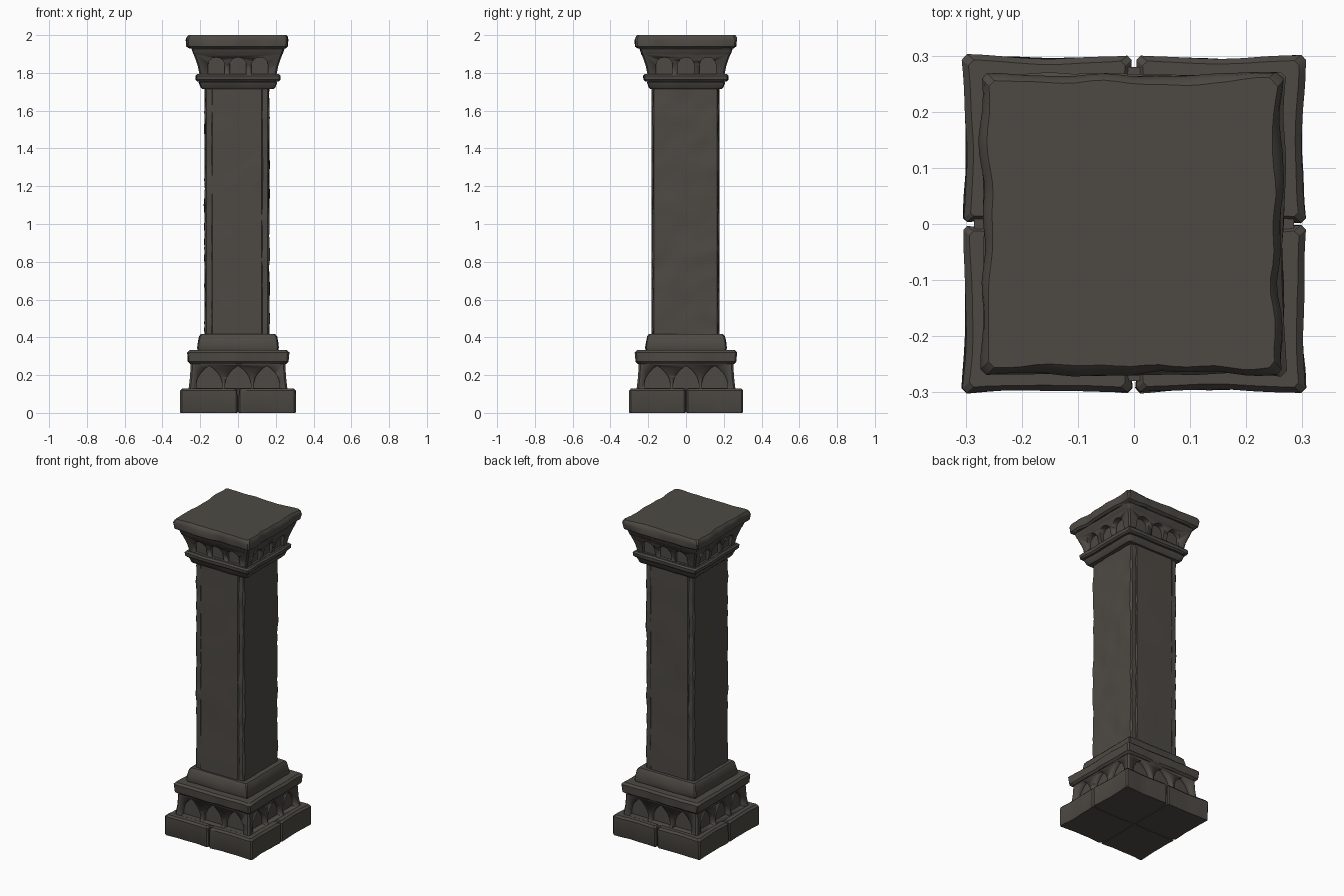
import bpy, bmesh, math
from mathutils import Vector, noise

if "Cube" in bpy.data.objects:
    bpy.data.objects.remove(bpy.data.objects["Cube"])

stone = bpy.data.materials.new("dark stone")
stone.diffuse_color = (0.075, 0.068, 0.058, 1)
stone.use_nodes = True
stone.node_tree.nodes["Principled BSDF"].inputs["Base Color"].default_value = stone.diffuse_color


def finish(name, bm):
    bmesh.ops.recalc_face_normals(bm, faces=bm.faces)
    me = bpy.data.meshes.new(name)
    bm.to_mesh(me)
    bm.free()
    me.materials.append(stone)
    ob = bpy.data.objects.new(name, me)
    bpy.context.collection.objects.link(ob)
    bpy.ops.object.select_all(action='DESELECT')
    ob.select_set(True)
    bpy.context.view_layer.objects.active = ob
    bpy.ops.object.shade_smooth_by_angle(angle=math.radians(32))
    return ob


def loft(name, rings, centre=(0, 0), n=14, cut=0.006, amp=0.0, freq=12, bow=0.0):
    """Stack of rectangular rings (z, half x, half y), roughened like worn stone."""
    bm = bmesh.new()
    loops = []
    for z, hx, hy in rings:
        loop = []
        for k in range(4):
            along, out = (hx, hy) if k % 2 == 0 else (hy, hx)
            for i in range(n + 1):
                t = 2 * i / n - 1
                x, y = t * (along - cut), -out
                for _ in range(k):
                    x, y = -y, x
                p = Vector((x + centre[0], y + centre[1], z))
                push = amp * noise.noise(p * freq + Vector((7.3, 1.7, 3.1))) - bow * (1 - t * t)
                d = Vector((0, -1, 0))
                for _ in range(k):
                    d = Vector((-d.y, d.x, 0))
                loop.append(bm.verts.new(p + d * push))
        loops.append(loop)
    m = len(loops[0])
    for a, b in zip(loops, loops[1:]):
        for i in range(m):
            j = (i + 1) % m
            bm.faces.new((a[i], a[j], b[j], b[i]))
    bm.faces.new(loops[0])
    bm.faces.new(loops[-1])
    return finish(name, bm)


def slab(name, z0, z1, h0, h1, r=0.01, **kw):
    """Square moulding with softened top and bottom edges."""
    rings = [(z0, h0 - r, h0 - r), (z0 + r, h0, h0), (z1 - r, h1, h1), (z1, h1 - r, h1 - r)]
    return loft(name, rings, **kw)


def carve_arches(ob, centres, w, z0, z1, plane, power, spring):
    """Cut a row of arched niches into all four sides."""
    bm = bmesh.new()
    pts = [(-w, z0)]
    steps = 8
    for i in range(steps):
        s = i / steps
        pts.append((-w * (1 - s * s) ** power, spring + (z1 - spring) * s))
    pts = pts + [(0, z1)] + [(-x, z) for x, z in reversed(pts)]
    for k in range(4):
        a = k * math.pi / 2
        c, s = math.cos(a), math.sin(a)
        for cx in centres:
            ends = []
            for y in (-0.4, -plane):
                ends.append([bm.verts.new(((x + cx) * c - y * s, (x + cx) * s + y * c, z))
                             for x, z in pts])
            f, b = ends
            bm.faces.new(f)
            bm.faces.new(b)
            for i in range(len(pts)):
                j = (i + 1) % len(pts)
                bm.faces.new((f[i], f[j], b[j], b[i]))
    cutter = finish(ob.name + "_cutter", bm)
    cutter.hide_render = True
    cutter.hide_viewport = True
    mod = ob.modifiers.new("niches", 'BOOLEAN')
    mod.operation = 'DIFFERENCE'
    mod.solver = 'EXACT'
    mod.object = cutter


# Footing: four worn blocks round a hidden core
loft("footing_core", [(0.002, 0.285, 0.28), (0.124, 0.285, 0.28)], n=1)
for sx in (-1, 1):
    for sy in (-1, 1):
        hx, hy = 0.151, 0.149
        loft("footing_block", [(0, hx - .003, hy - .003), (0.006, hx, hy), (0.118, hx, hy),
                               (0.13, hx - .012, hy - .010)],
             centre=(sx * 0.1545, sy * 0.1515), cut=0.008, bow=0.005, amp=0.004)

# Lower arcade with pointed niches
arcade = loft("lower_arcade", [(0.125, 0.262, 0.262), (0.19, 0.254, 0.254), (0.265, 0.25, 0.25)],
              n=1, cut=0.01)
carve_arches(arcade, (-0.152, 0, 0.152), 0.068, 0.1305, 0.25, 0.226, 0.9, 0.15)

# Base mouldings
slab("base_band", 0.26, 0.332, 0.264, 0.268, 0.012, amp=0.007)
loft("base_step", [(0.33, 0.21, 0.21), (0.345, 0.215, 0.215), (0.37, 0.212, 0.212),
                   (0.405, 0.205, 0.205), (0.417, 0.195, 0.195)], amp=0.005)

# Shaft: smooth centre panel between two chipped side slabs
zs = [0.41 + 1.315 * i / 40 for i in range(41)]
loft("shaft_panel", [(z, 0.135, 0.179) for z in zs], centre=(-0.005, -0.003), amp=0.003, freq=5)
for x, part in ((-0.152, "left"), (0.141, "right")):
    loft("shaft_slab_" + part, [(z, 0.023, 0.173) for z in zs], centre=(x, -0.003),
         n=10, cut=0.007, amp=0.008, freq=14)

# Capital mouldings
slab("neck_band_lower", 1.715, 1.758, 0.196, 0.206, 0.008, amp=0.005)
slab("neck_band_upper", 1.755, 1.793, 0.222, 0.224, 0.009, amp=0.006)

# Flared capital with round niches
capital = loft("capital", [(1.785, 0.203, 0.203), (1.84, 0.214, 0.214), (1.9, 0.235, 0.235)],
               n=1, cut=0.008)
carve_arches(capital, (-0.115, 0, 0.115), 0.043, 1.795, 1.882, 0.192, 0.5, 1.842)
slab("capital_lip", 1.89, 1.935, 0.234, 0.244, 0.008, amp=0.006)

# Worn top slab
loft("top_slab", [(1.93, 0.25, 0.25), (1.94, 0.264, 0.264), (1.975, 0.267, 0.267),
                  (1.99, 0.262, 0.262), (2.0, 0.253, 0.253)],
     centre=(-0.004, 0), n=20, amp=0.013, freq=11, cut=0.008)
